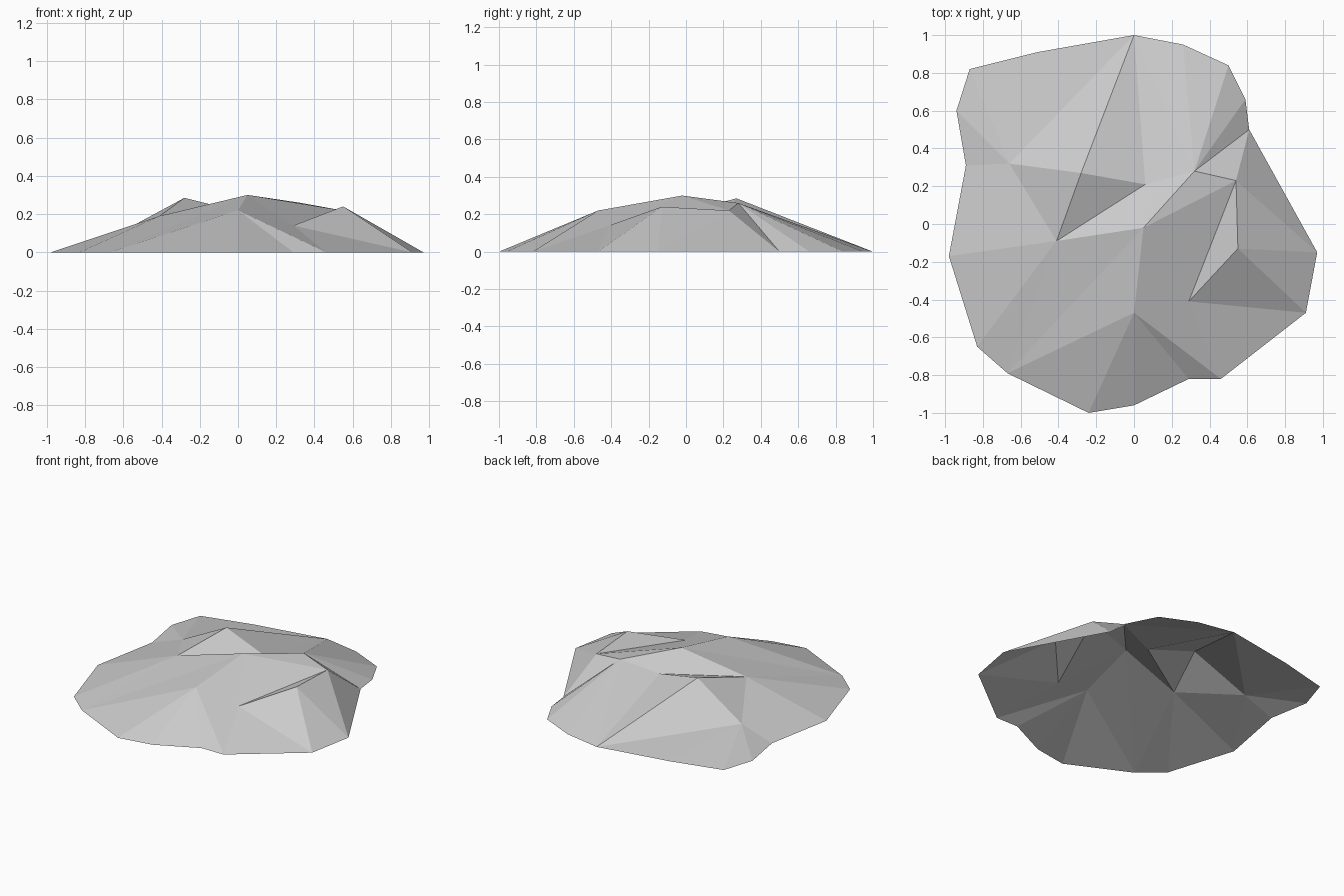
import bpy
import bmesh
from mathutils import Vector
from mathutils.geometry import delaunay_2d_cdt

default_cube = bpy.data.objects.get("Cube")
if default_cube:
    bpy.data.objects.remove(default_cube, do_unlink=True)

# Ground outline of the mound, counter-clockwise, all at height zero
outline = [
    (.97, -.15), (.61, .5), (.59, .66), (.5, .84), (.26, .95), (0, 1),
    (-.51, .91), (-.87, .82), (-.94, .6), (-.89, .31), (-.98, -.17),
    (-.83, -.65), (-.67, -.79), (-.24, -1), (0, -.96), (.29, -.82),
    (.46, -.82), (.91, -.47),
]

# Peaks, shoulders and hollows
summits = {
    "left_foot": (-.66, .32, .08),
    "hollow": (.06, .21, .2),
    "west_shoulder": (-.41, -.09, .19),
    "main_peak": (.05, -.02, .3),
    "front_spur": (0, -.47, .22),
    "gully": (.29, -.41, .14),
    "east_peak": (.55, -.13, .24),
    "east_shoulder": (.54, .23, .22),
    "back_shoulder": (.32, .28, .26),
    "west_peak": (-.28, .27, .285),
}

# Creases running from each summit down to the outline: first and last point
slopes = {
    "back_shoulder": (1, 5),
    "hollow": (5, 5),
    "west_peak": (5, 5),
    "left_foot": (5, 10),
    "west_shoulder": (10, 12),
    "main_peak": (12, 12),
    "front_spur": (12, 16),
    "gully": (16, 17),
    "east_peak": (17, 18),
    "east_shoulder": (0, 1),
}

# Ridge and valley lines between summits
ridges = [
    ("left_foot", "west_shoulder", "west_peak", "left_foot"),
    ("west_peak", "hollow", "west_shoulder", "main_peak", "hollow"),
    ("hollow", "back_shoulder", "main_peak", "east_shoulder", "back_shoulder"),
    ("east_shoulder", "east_peak", "gully", "east_shoulder"),
    ("main_peak", "front_spur", "gully", "main_peak"),
]

rim_count = len(outline)
points = [Vector((x, y, 0)) for x, y in outline]
points += [Vector(p) for p in summits.values()]
index = {name: rim_count + i for i, name in enumerate(summits)}

edges = [(i, (i + 1) % rim_count) for i in range(rim_count)]
for name, (first, last) in slopes.items():
    edges += [(index[name], i % rim_count) for i in range(first, last + 1)]
for line in ridges:
    edges += [(index[a], index[b]) for a, b in zip(line, line[1:])]
edges = list({tuple(sorted(e)) for e in edges})

# Triangulate the plan along the creases, then lift to the real heights
flat, _, faces, origins, _, _ = delaunay_2d_cdt(
    [p.xy for p in points], edges, [], 1, 1e-5)
bm = bmesh.new()
verts = [bm.verts.new((p.x, p.y, points[o[0]].z if o else 0))
         for p, o in zip(flat, origins)]
for face in faces:
    bm.faces.new([verts[i] for i in face])
for face in bm.faces:
    face.normal_update()
    if face.normal.z < 0:
        face.normal_flip()
mesh = bpy.data.meshes.new("rocky_mound")
bm.to_mesh(mesh)
bm.free()

# Plain stone colour
stone = bpy.data.materials.new("grey_stone")
stone.use_nodes = True
colour = (.6, .6, .6, 1)
stone.diffuse_color = colour
stone.node_tree.nodes["Principled BSDF"].inputs["Base Color"].default_value = colour
mesh.materials.append(stone)

mound = bpy.data.objects.new("rocky_mound", mesh)
bpy.context.collection.objects.link(mound)
